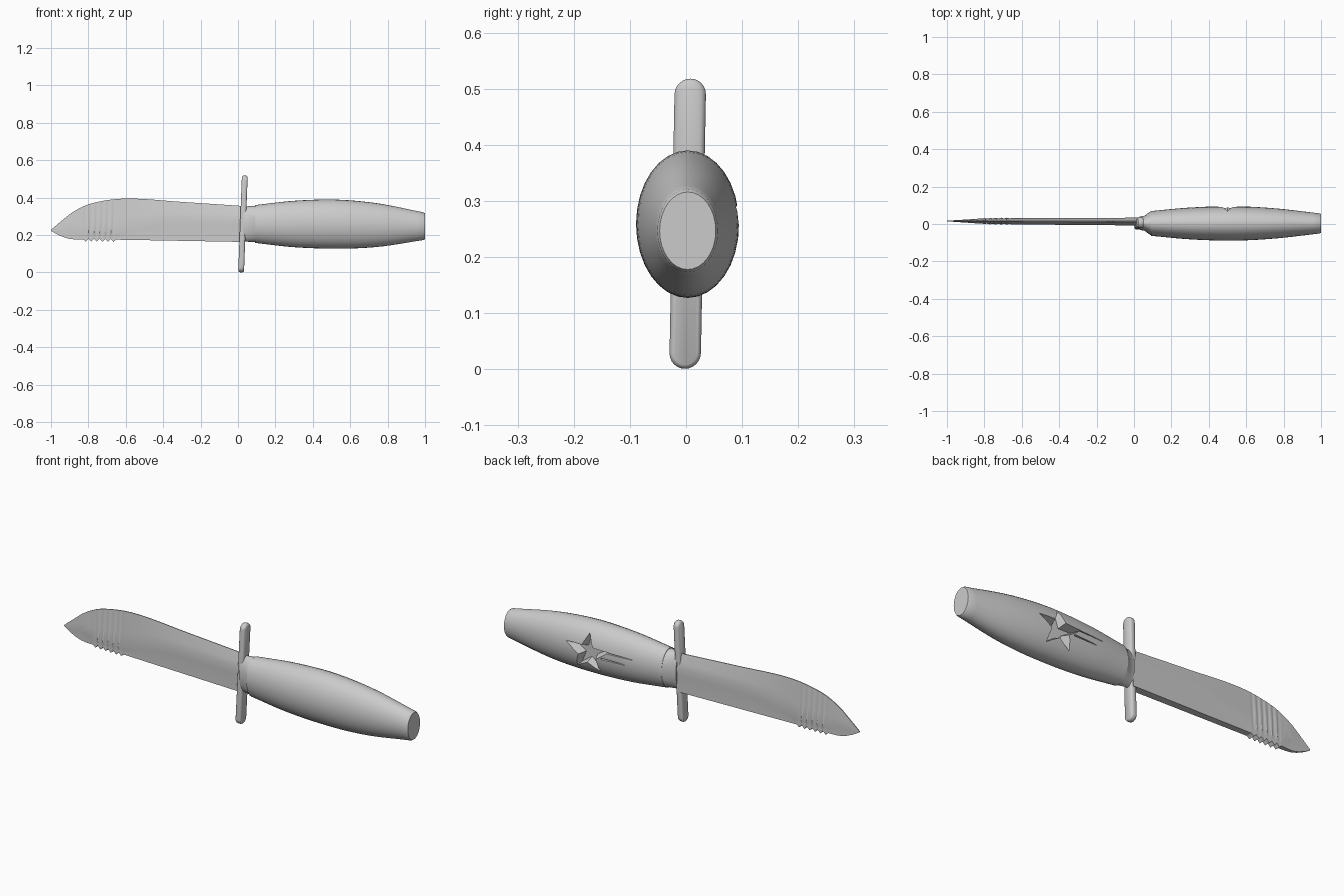
import bpy, bmesh, math
from mathutils import Vector

cube = bpy.data.objects.get("Cube")
if cube:
    bpy.data.objects.remove(cube, do_unlink=True)

steel = bpy.data.materials.new("plain grey")
steel.use_nodes = True
GREY = (0.6, 0.6, 0.6, 1)
steel.diffuse_color = GREY
steel.node_tree.nodes["Principled BSDF"].inputs["Base Color"].default_value = GREY


def loft(name, rings, angle=30):
    """Skin equal-length point rings and cap both ends."""
    bm = bmesh.new()
    loops = [[bm.verts.new(p) for p in ring] for ring in rings]
    n = len(rings[0])
    for a, b in zip(loops, loops[1:]):
        for i in range(n):
            j = (i + 1) % n
            bm.faces.new((a[i], a[j], b[j], b[i]))
    bm.faces.new(loops[0])
    bm.faces.new(loops[-1])
    bmesh.ops.recalc_face_normals(bm, faces=bm.faces)
    mesh = bpy.data.meshes.new(name)
    bm.to_mesh(mesh)
    bm.free()
    mesh.materials.append(steel)
    ob = bpy.data.objects.new(name, mesh)
    bpy.context.collection.objects.link(ob)
    finish(ob, angle)
    return ob


def finish(ob, angle):
    bpy.ops.object.select_all(action='DESELECT')
    ob.select_set(True)
    bpy.context.view_layer.objects.active = ob
    bpy.ops.object.shade_smooth_by_angle(angle=math.radians(angle))


def curve(points, x):
    """Smooth interpolation through (x, value) points."""
    if x <= points[0][0]:
        return points[0][1]
    for i in range(len(points) - 1):
        (x0, a), (x1, b) = points[i], points[i + 1]
        if x <= x1:
            p = points[max(i - 1, 0)]
            q = points[min(i + 2, len(points) - 1)]
            h = x1 - x0
            t = (x - x0) / h
            m0 = (b - p[1]) / (x1 - p[0]) * h
            m1 = (q[1] - a) / (q[0] - x0) * h
            return ((2*t**3 - 3*t*t + 1) * a + (t**3 - 2*t*t + t) * m0
                    + (3*t*t - 2*t**3) * b + (t**3 - t*t) * m1)
    return points[-1][1]


def oval(x, cy, cz, ry, rz, n=32):
    return [(x, cy + ry * math.cos(k * math.tau / n), cz + rz * math.sin(k * math.tau / n))
            for k in range(n)]


# Blade: curved upper edge, stepped sides, thick toothed lower edge
TOP = [(-1, .228), (-.95, .27), (-.88, .325), (-.78, .37), (-.6, .395), (-.3, .377), (.03, .355)]
LOW = [(-1, .222), (-.96, .2), (-.9, .179), (-.82, .177), (-.64, .175), (.03, .163)]
HALF = [(-1, .002), (-.9, .009), (-.8, .016), (-.6, .019), (.03, .023)]
RIDGE = [(-.66, .2), (-.58, .235), (-.45, .275), (-.3, .285), (.03, .285)]
T0, T1, TEETH = -.83, -.65, 6
pitch = (T1 - T0) / TEETH
xs = [-1, -.985, -.96, -.93, -.9, -.87, -.85]
xs += [T0 + k * pitch / 4 for k in range(TEETH * 4 + 1)]
xs += [-.62 + k * .65 / 20 for k in range(21)]


def blade_ring(x):
    top, low, half = curve(TOP, x), curve(LOW, x), curve(HALF, x)
    ripple = 0
    if T0 < x < T1:
        phase = ((x - T0) / pitch) % 1
        low += .016 * abs(2 * phase - 1) - .012
        ripple = .0025 * math.cos(phase * math.tau)
    ridge = low + (top - low) * .45 if x < -.85 else max(curve(RIDGE, x), low + .03)
    ridge = min(ridge, top - (top - low) * .3)
    step = low + (ridge - low) * .7
    side = [(.002, top), (half * .62 + ripple, ridge + (top - ridge) * .4),
            (half * .9 + ripple, ridge), (half * .8, step), (half * .85, low)]
    side = [(max(w, .001), z) for w, z in side]
    cy = .013 - .003 * x
    return [(x, cy + w, z) for w, z in side] + [(x, cy - w, z) for w, z in reversed(side)]


loft("blade", [blade_ring(x) for x in xs], 28)


# Crossguard: slim upright bar with round ends, leaning slightly
def guard_ring(x, inset):
    pts = []
    r = .028 - inset
    for end, cz in ((1, .49), (-1, .029)):
        for k in range(13):
            a = math.pi * k / 12
            y, z = end * r * math.cos(a), cz + end * r * math.sin(a)
            pts.append((x + .010 * (z - .26) / .26, y + .003 + .005 * (z - .26) / .26, z))
    return pts


loft("crossguard", [guard_ring(.011, .007), guard_ring(.015, .002), guard_ring(.02, 0),
                    guard_ring(.033, 0), guard_ring(.038, .002), guard_ring(.042, .007)], 50)

# Collar between guard and grip
loft("collar", [oval(.03, .004, .259, .036, .093), oval(.055, .004, .259, .04, .095),
                oval(.09, .004, .259, .064, .097), oval(.098, .004, .259, .064, .097)])

# Grip: barrel shaped with a blunt butt
RY = [(.09, .066), (.3, .085), (.53, .092), (.75, .081), (.99, .054)]
RZ = [(.09, .101), (.3, .124), (.53, .131), (.75, .116), (.99, .074)]
rings = []
for k in range(25):
    x = .092 + k * .9 / 24
    cz = .259 - .012 * max(0, (x - .5) / .5)
    rings.append(oval(x, .003, cz, curve(RY, x), curve(RZ, x)))
rings.append(oval(1, .003, .247, .05, .069))
grip = loft("grip", rings)


# Star and streak recesses on the back of the grip
def star(y, outer, inner):
    pts = []
    for k in range(10):
        r = inner if k % 2 else outer
        a = math.pi / 2 + k * math.pi / 5
        pts.append((.5 + r * 1.1 * math.cos(a), y, .255 + r * math.sin(a)))
    return pts


def streak(z, x0, x1):
    return [[(x0, y, z - w), (x1, y, z - w * .4), (x1, y, z + w * .4), (x0, y, z + w)]
            for y, w in ((.076, .002), (.12, .008))]


cutters = [loft("star_cutter", [star(.05, .085, .03), star(.12, .14, .058)]),
           loft("upper_streak_cutter", streak(.285, .44, .25)),
           loft("lower_streak_cutter", streak(.25, .42, .29))]
for cutter in cutters:
    cutter.hide_render = True
    mod = grip.modifiers.new("recess", 'BOOLEAN')
    mod.operation = 'DIFFERENCE'
    mod.solver = 'EXACT'
    mod.object = cutter
    bpy.ops.object.select_all(action='DESELECT')
    grip.select_set(True)
    bpy.context.view_layer.objects.active = grip
    # Keep the cut first so that the smoothing follows it
    bpy.ops.object.modifier_apply(modifier=mod.name)
    bpy.data.objects.remove(cutter, do_unlink=True)
finish(grip, 30)
